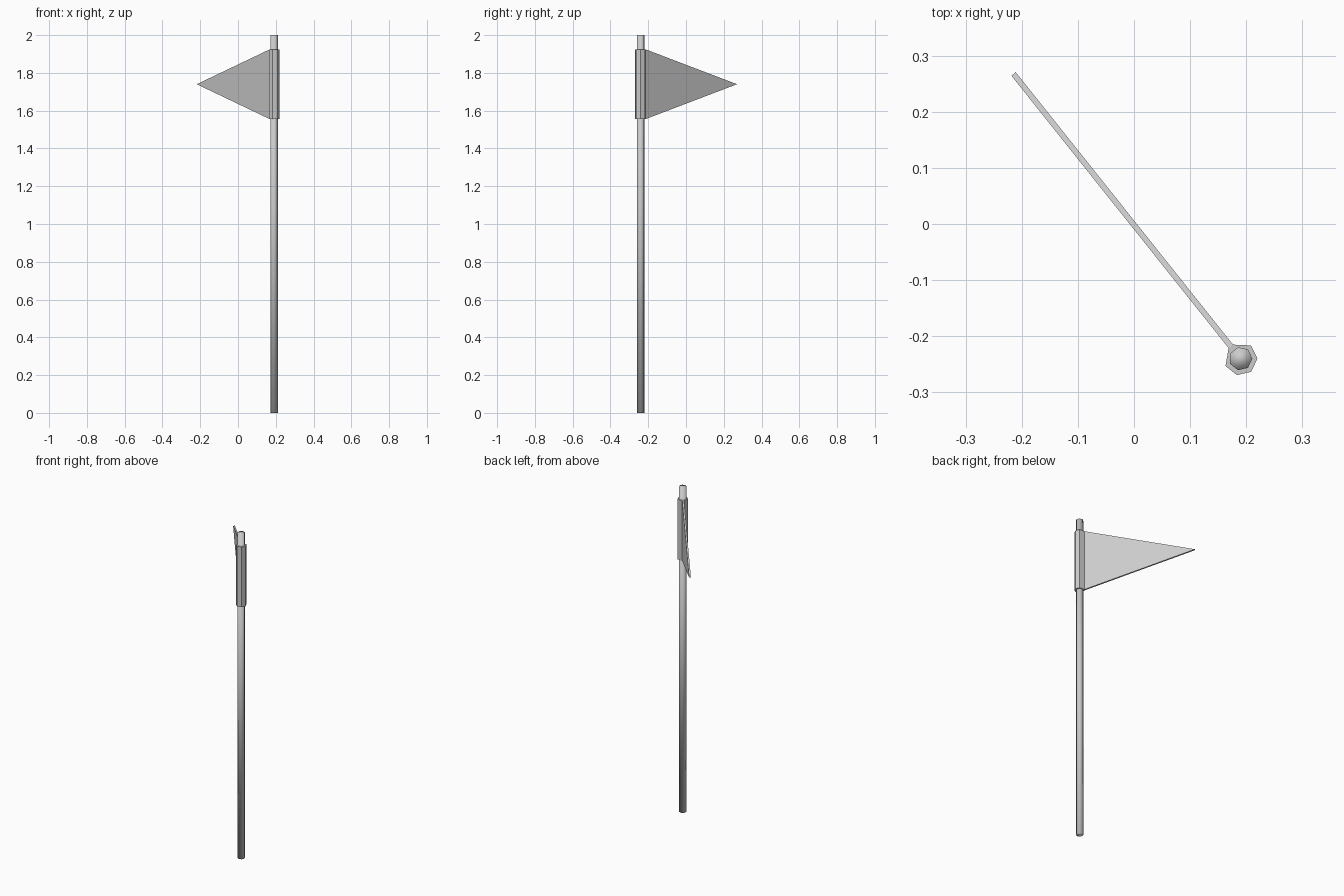
import bpy, bmesh
from math import cos, sin, tau
from mathutils import Vector

if "Cube" in bpy.data.objects:
    bpy.data.objects.remove(bpy.data.objects["Cube"])

SIDES = 7
CENTRE = Vector((0.19, -0.24, 0))
Z_LOW, Z_HIGH = 1.555, 1.925

# Pole: smooth seven-sided cylinder
bpy.ops.mesh.primitive_cylinder_add(vertices=SIDES, radius=0.021, depth=2,
                                    location=CENTRE + Vector((0, 0, 1)))
pole = bpy.context.object
pole.name = "pole"
# Turn the cylinder so a corner points along +x
pole.rotation_euler.z = -tau / 4
bpy.ops.object.shade_smooth()

# Pennant: seven-sided sleeve whose one side is pinched and drawn out to a point
angle = tau * 2.5 / SIDES
out = Vector((cos(angle), sin(angle), 0))
side = Vector((-out.y, out.x, 0)) * 0.005
profile = [Vector((cos(tau * i / SIDES), sin(tau * i / SIDES), 0)) * 0.03
           for i in range(SIDES)]
profile[2] = out * 0.028 - side
profile[3] = out * 0.028 + side

bm = bmesh.new()
rings = [[bm.verts.new(CENTRE + p + Vector((0, 0, z))) for p in profile]
         for z in (Z_LOW, Z_HIGH)]
low, high = rings
bm.faces.new(low[::-1])
bm.faces.new(high)
for i in range(SIDES):
    j = (i + 1) % SIDES
    if i != 2:
        bm.faces.new((low[i], low[j], high[j], high[i]))

# Flag cloth tapering to a thin tip edge
tip_a, tip_b = [bm.verts.new(CENTRE + out * 0.649 + s + Vector((0, 0, (Z_LOW + Z_HIGH) / 2)))
                for s in (-side, side)]
bm.faces.new((low[2], tip_a, high[2]))
bm.faces.new((low[3], high[3], tip_b))
bm.faces.new((high[2], tip_a, tip_b, high[3]))
bm.faces.new((low[2], low[3], tip_b, tip_a))
bmesh.ops.recalc_face_normals(bm, faces=bm.faces)

mesh = bpy.data.meshes.new("pennant")
bm.to_mesh(mesh)
bm.free()
pennant = bpy.data.objects.new("pennant", mesh)
bpy.context.collection.objects.link(pennant)
